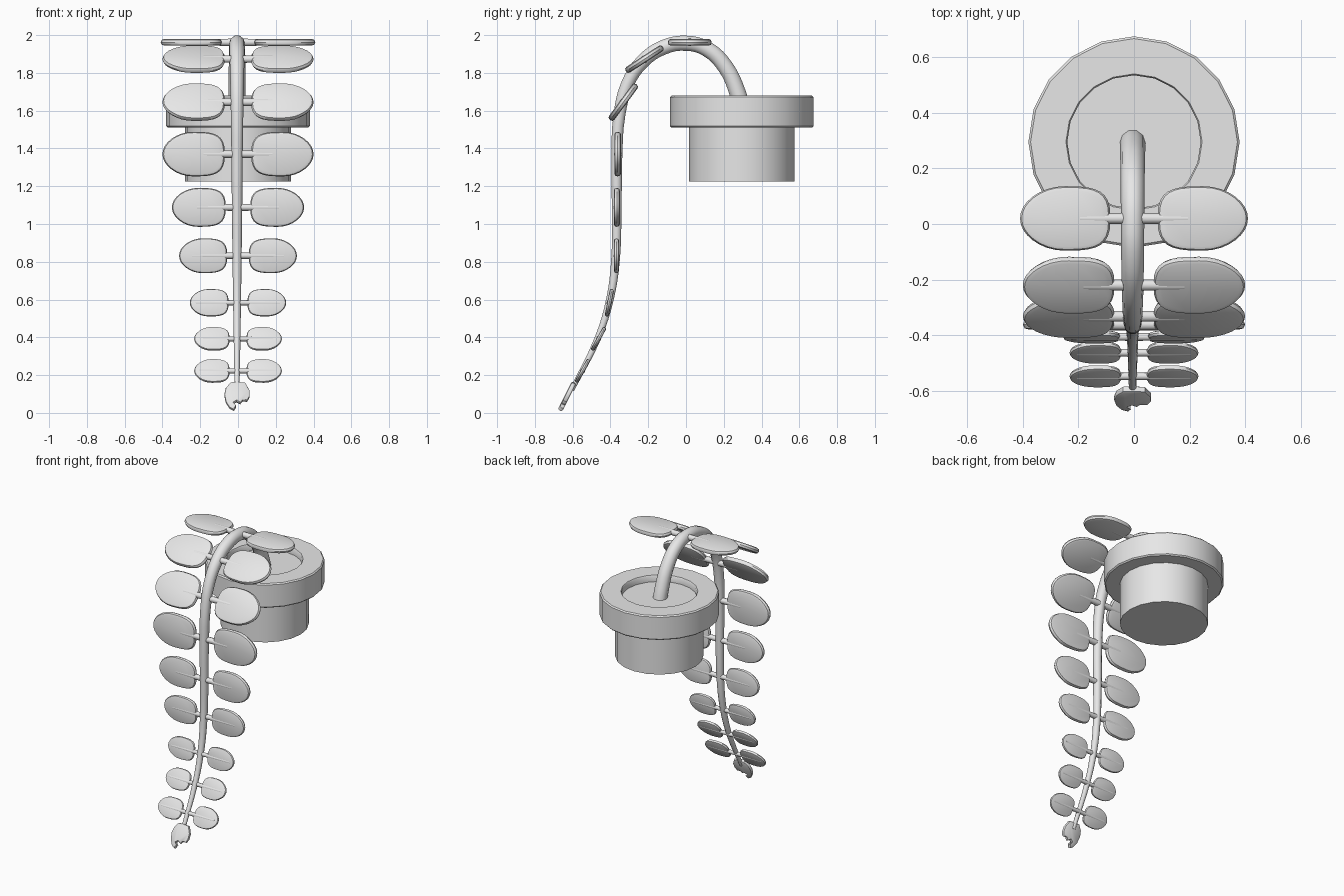
import bpy, bmesh, math
from mathutils import Vector, Matrix

cube = bpy.data.objects.get("Cube")
if cube:
    bpy.data.objects.remove(cube, do_unlink=True)

grey = bpy.data.materials.new("clay_grey")
grey.use_nodes = True
colour = (0.8, 0.8, 0.8, 1)
grey.diffuse_color = colour
grey.node_tree.nodes["Principled BSDF"].inputs["Base Color"].default_value = colour


def finish(name, bm, matrix=Matrix(), angle=40):
    bmesh.ops.recalc_face_normals(bm, faces=bm.faces)
    mesh = bpy.data.meshes.new(name)
    bm.to_mesh(mesh)
    bm.free()
    mesh.materials.append(grey)
    ob = bpy.data.objects.new(name, mesh)
    bpy.context.collection.objects.link(ob)
    ob.matrix_world = matrix
    smooth(ob, angle)
    return ob


def smooth(ob, angle):
    bpy.ops.object.select_all(action='DESELECT')
    ob.select_set(True)
    bpy.context.view_layer.objects.active = ob
    bpy.ops.object.shade_smooth_by_angle(angle=math.radians(angle))


def loft(bm, rings):
    """Skin a list of closed rings and cap both ends."""
    loops = [[bm.verts.new(p) for p in ring] for ring in rings]
    for a, b in zip(loops, loops[1:]):
        for i in range(len(a)):
            j = (i + 1) % len(a)
            bm.faces.new((a[i], a[j], b[j], b[i]))
    bm.faces.new(loops[0])
    bm.faces.new(loops[-1])


def slab(bm, outline, half, inset, centre):
    """Thin plate with a rounded rim around a flat outline."""
    rings = []
    for scale, z in ((1 - inset, -1), (1 - inset * 0.3, -0.75), (1, 0),
                     (1 - inset * 0.3, 0.75), (1 - inset, 1)):
        rings.append([(centre[0] + (x - centre[0]) * scale,
                       centre[1] + (y - centre[1]) * scale, z * half)
                      for x, y in outline])
    loft(bm, rings)


def frame(y, z, dy, dz):
    """Leaf frame: local x stays sideways, local y follows the stem."""
    v = Vector((0, dy, dz)).normalized()
    n = Vector((1, 0, 0)).cross(v)
    m = Matrix((Vector((1, 0, 0)), v, n)).transposed().to_4x4()
    return Matrix.Translation((0, y, z)) @ m


# Pot: body, wide rim and soil in one turned profile
profile = [(0.28, 1.225), (0.28, 1.51), (0.372, 1.51), (0.38, 1.518), (0.38, 1.672),
           (0.372, 1.68), (0.245, 1.68), (0.24, 1.672), (0.24, 1.635)]
bm = bmesh.new()
SIDES = 20
loft(bm, [[(r * math.sin(math.tau * i / SIDES), 0.295 + r * math.cos(math.tau * i / SIDES), z)
           for i in range(SIDES)] for r, z in profile])
finish("pot", bm)

# Arching stem, thinning towards the hanging end: y, z, radius
path = [(0.30, 1.60, .046), (0.275, 1.69, .046), (0.21, 1.83, .044), (0.11, 1.927, .043),
        (0, 1.957, .042), (-0.12, 1.935, .041), (-0.23, 1.86, .039), (-0.31, 1.74, .036),
        (-0.352, 1.58, .033), (-0.366, 1.35, .030), (-0.367, 1.05, .027),
        (-0.374, 0.8, .024), (-0.403, 0.6, .021), (-0.465, 0.4, .018), (-0.605, 0.12, .013)]
curve = bpy.data.curves.new("stem", 'CURVE')
curve.dimensions = '3D'
curve.bevel_depth = 1
curve.bevel_resolution = 3
curve.resolution_u = 4
curve.use_fill_caps = True
spline = curve.splines.new('BEZIER')
spline.bezier_points.add(len(path) - 1)
for point, (y, z, r) in zip(spline.bezier_points, path):
    point.co = (-0.005, y, z)
    point.radius = r
    point.handle_left_type = point.handle_right_type = 'AUTO'
curve.materials.append(grey)
stem = bpy.data.objects.new("stem", curve)
bpy.context.collection.objects.link(stem)
bpy.ops.object.select_all(action='DESELECT')
stem.select_set(True)
bpy.context.view_layer.objects.active = stem
bpy.ops.object.convert(target='MESH')
smooth(bpy.context.view_layer.objects.active, 50)


def leaf_outline(x0, x1, width):
    """Egg outline, blunt at the stem and rounder at the tip."""
    pts = []
    for i in range(32):
        a = math.tau * i / 32
        c, s = math.cos(a), math.sin(a)
        power = 0.72 if c < 0 else 0.95
        x = math.copysign(abs(c) ** power, c)
        y = math.copysign(abs(s) ** power, s)
        pts.append(((x0 + x1) / 2 + (x1 - x0) / 2 * x, width * y * (1 - 0.12 * c * abs(c))))
    return pts


# Leaf pairs: y, z, direction dy, dz, inner x, outer x, half width
pairs = [(0.02, 1.962, 1, 0, .085, .41, .116), (-0.22, 1.873, 1, .65, .07, .40, .118),
         (-0.332, 1.645, .7, .95, .07, .40, .118), (-0.362, 1.37, 0, 1, .07, .40, .118),
         (-0.366, 1.088, 0, 1, .065, .35, .103), (-0.368, 0.832, 0, 1, .057, .312, .092),
         (-0.406, 0.583, .2, 1, .05, .255, .074), (-0.463, 0.392, .5, .9, .045, .232, .07),
         (-0.548, 0.222, .5, .9, .045, .232, .07)]
for n, (y, z, dy, dz, x0, x1, w) in enumerate(pairs, 1):
    for side, sign in (("left", 1), ("right", -1)):
        place = frame(y, z, dy, dz) @ Matrix.Scale(sign, 4, (1, 0, 0))
        bm = bmesh.new()
        slab(bm, leaf_outline(x0, x1, w), 0.15 * w, 0.13, ((x0 + x1) / 2, 0))
        bm.transform(place)
        finish(f"leaf_{n}_{side}", bm)
        # Stalk running on as the raised midrib
        bm = bmesh.new()
        length = x0 + (x1 - x0) * 0.86
        bmesh.ops.create_cone(bm, cap_ends=True, segments=10, radius1=0.14 * w + 0.004,
                              radius2=0.10 * w + 0.005, depth=length)
        bm.transform(place @ Matrix.Translation((length / 2, 0, 0))
                     @ Matrix.Rotation(math.pi / 2, 4, 'Y'))
        finish(f"stalk_{n}_{side}", bm, angle=50)

# Ragged end leaf
ragged = [(0, .08), (-.04, .078), (-.065, .045), (-.073, .005), (-.065, -.04), (-.045, -.075),
          (-.022, -.088), (-.012, -.07), (-.03, -.052), (-.008, -.035), (.012, -.048),
          (.025, -.03), (.05, -.032), (.062, -.008), (.062, .03), (.04, .075)]
bm = bmesh.new()
slab(bm, ragged, 0.013, 0.12, (-.005, .01))
finish("end_leaf", bm, frame(-0.628, 0.09, 0.45, 0.9))
